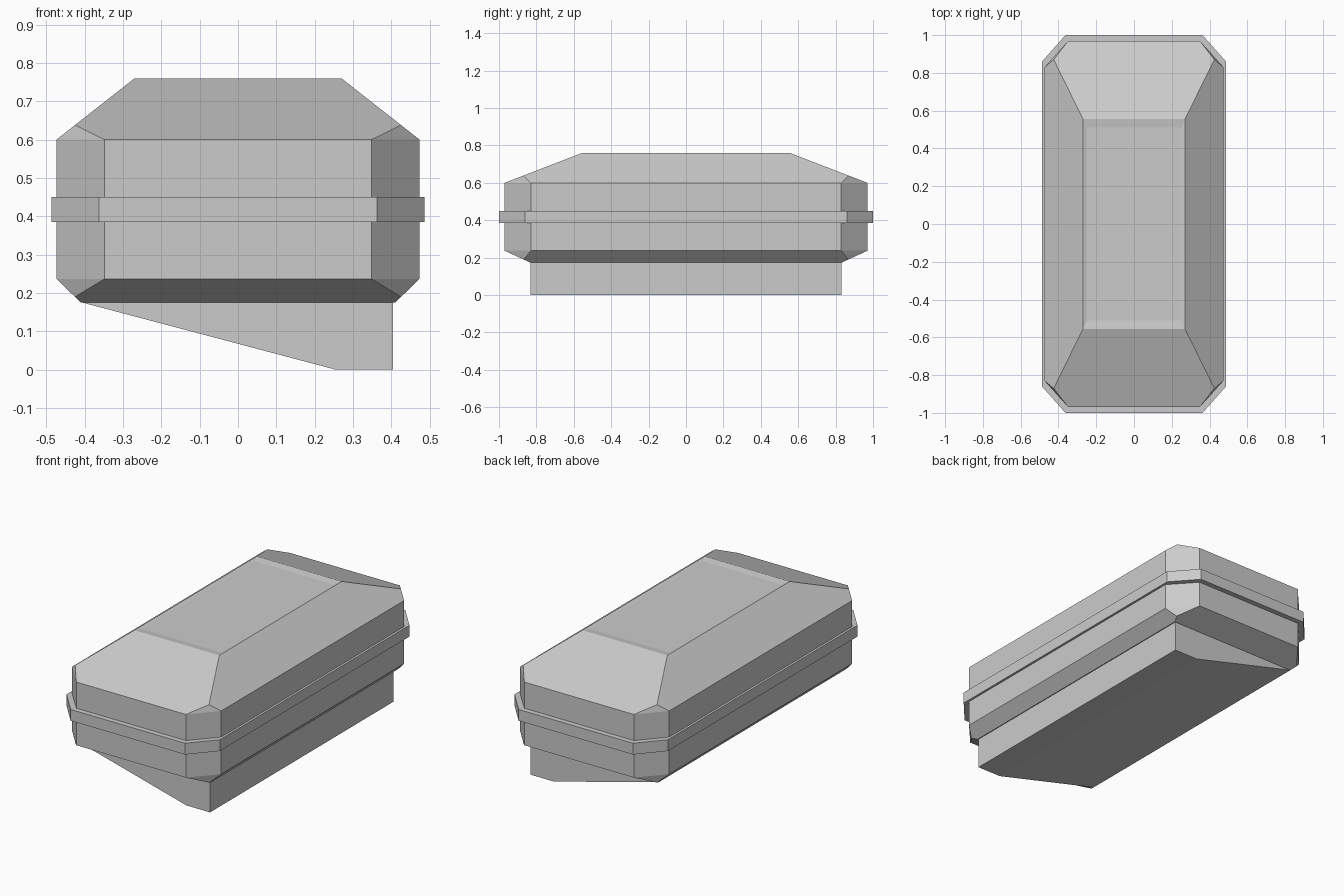
import bpy, bmesh, math
from mathutils import Vector

if "Cube" in bpy.data.objects:
    bpy.data.objects.remove(bpy.data.objects["Cube"])


def finish(name, bm):
    bmesh.ops.recalc_face_normals(bm, faces=bm.faces)
    mesh = bpy.data.meshes.new(name)
    bm.to_mesh(mesh)
    bm.free()
    obj = bpy.data.objects.new(name, mesh)
    bpy.context.collection.objects.link(obj)
    return obj


def hull(points):
    """Convex solid from points mirrored over x and y, coplanar faces merged."""
    bm = bmesh.new()
    for x, y, z in points:
        for sx in (-1, 1):
            for sy in (-1, 1):
                bm.verts.new((sx * x, sy * y, z))
    bmesh.ops.convex_hull(bm, input=bm.verts)
    bmesh.ops.dissolve_limit(bm, angle_limit=math.radians(1),
                             verts=bm.verts, edges=bm.edges)
    return bm


# Main shell: clipped-corner box with a hipped lid and bevelled underside
HX, HY = 0.474, 0.97
roof = Vector((0.27, 0.555, 0.76))
under = Vector((0.41, 0.835, 0.175))
top_hip = Vector((HX, HY, 0.60)).lerp(roof, 0.24)
low_hip = Vector((HX, HY, 0.237)).lerp(under, 0.76)
rims = [(x, y, z) for z in (0.237, 0.60) for x, y in ((0.348, HY), (HX, 0.83))]
bm = hull([roof, top_hip, *rims, low_hip, under])

# Very shallow recess in the lid
bm.faces.ensure_lookup_table()
lid = max(bm.faces, key=lambda f: f.calc_center_median().z)
bmesh.ops.inset_region(bm, faces=[lid], thickness=0.03)
for v in lid.verts:
    v.co = (math.copysign(0.25, v.co.x), math.copysign(0.51, v.co.y), 0.754)
finish("shell", bm)

# Raised band around the middle
finish("trim_band", hull([(x, y, z) for z in (0.385, 0.45)
                          for x, y in ((0.363, 1.0), (0.487, 0.86))]))

# Wedge-shaped base, extruded along y
bm = bmesh.new()
profile = [(-0.41, 0.176), (0.405, 0.176), (0.405, 0.0), (0.255, 0.0)]
face = bm.faces.new([bm.verts.new((x, -0.832, z)) for x, z in profile])
ext = bmesh.ops.extrude_face_region(bm, geom=[face], use_keep_orig=True)
bmesh.ops.translate(bm, vec=(0, 1.664, 0),
                    verts=[g for g in ext["geom"] if isinstance(g, bmesh.types.BMVert)])
finish("wedge_base", bm)
